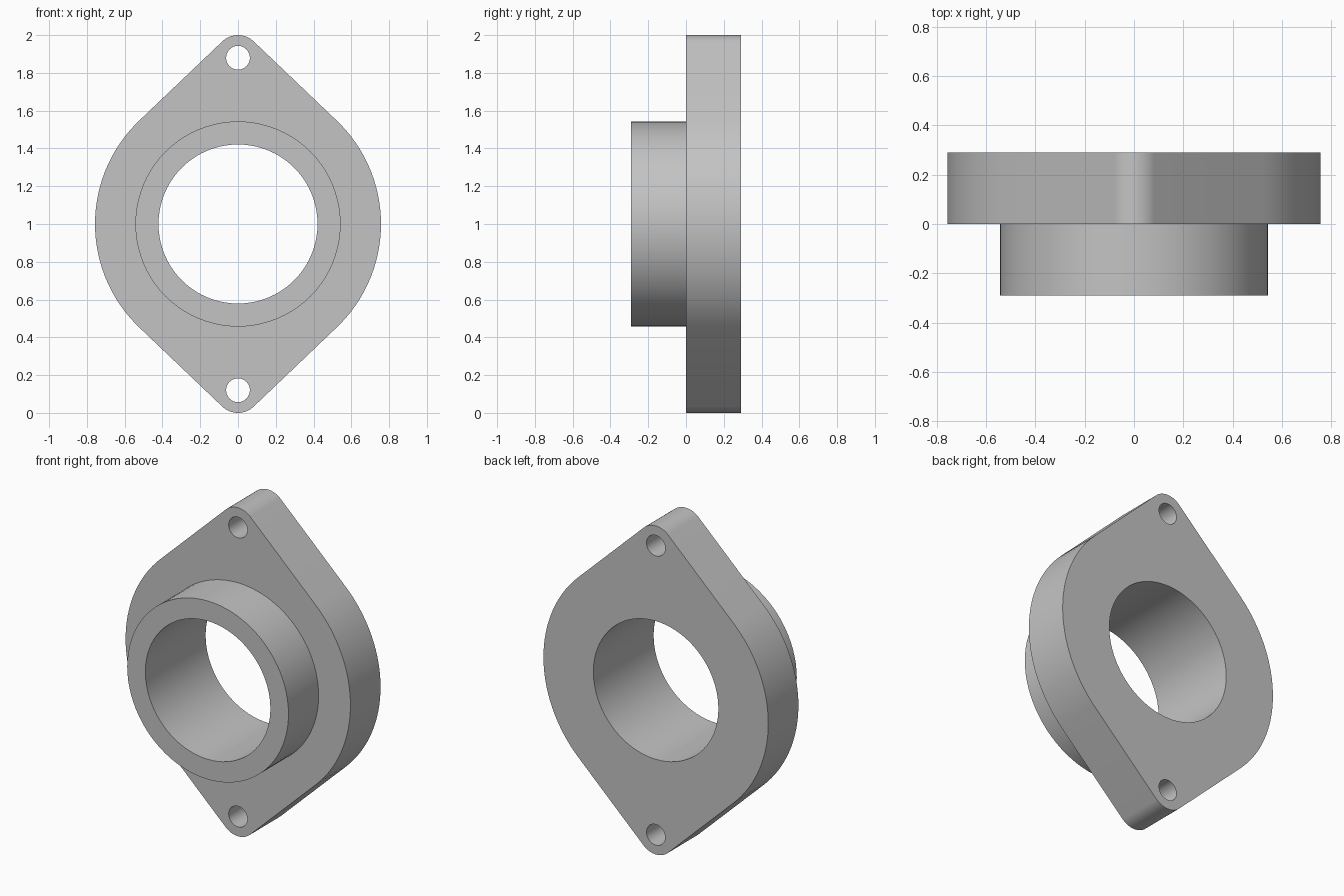
import bpy
import bmesh
from math import acos, cos, sin, pi, radians

cube = bpy.data.objects.get("Cube")
if cube:
    bpy.data.objects.remove(cube, do_unlink=True)

# Main dimensions
MID = 1.0
FRONT, SEAT, BACK = -0.29, 0.0, 0.29
BODY_R, EAR_R, BOLT_R = 0.757, 0.12, 0.063
COLLAR_R, BORE_R = 0.543, 0.421
EAR_OFFSET = 1.0 - EAR_R


def arc(cz, r, start, end, steps):
    """Points on an arc in the xz plane, angle measured from +z."""
    return [(r * sin(start + (end - start) * i / steps),
             cz + r * cos(start + (end - start) * i / steps))
            for i in range(steps + 1)]


def circle(cz, r, steps):
    return arc(cz, r, 0, 2 * pi, steps)[:-1]


# Outline: round body joined to two small ears by tangent lines
t = acos((BODY_R - EAR_R) / EAR_OFFSET)
outline = (arc(MID + EAR_OFFSET, EAR_R, -t, t, 16)
           + arc(MID, BODY_R, t, pi - t, 32)
           + arc(MID - EAR_OFFSET, EAR_R, pi - t, pi + t, 16)
           + arc(MID, BODY_R, pi + t, 2 * pi - t, 32))
bolts = [circle(MID + s * EAR_OFFSET, BOLT_R, 32) for s in (-1, 1)]
collar = circle(MID, COLLAR_R, 80)
bore = circle(MID, BORE_R, 80)

bm = bmesh.new()


def ring(points, y):
    verts = [bm.verts.new((x, y, z)) for x, z in points]
    edges = [bm.edges.new((verts[i - 1], verts[i])) for i in range(len(verts))]
    return verts, edges


def cap(loops, y):
    """Flat face bounded by an outer loop and its holes."""
    edges = [e for points in loops for e in ring(points, y)[1]]
    bmesh.ops.triangle_fill(bm, edges=edges, use_beauty=True, normal=(0, -1, 0))


def wall(points, y0, y1):
    a, b = ring(points, y0)[0], ring(points, y1)[0]
    for i in range(len(a)):
        bm.faces.new((a[i - 1], a[i], b[i], b[i - 1]))


# Flat faces: collar rim, flange front, flange back
cap([collar, bore], FRONT)
cap([outline, collar] + bolts, SEAT)
cap([outline, bore] + bolts, BACK)

# Side walls, bore and bolt holes
wall(outline, SEAT, BACK)
wall(collar, FRONT, SEAT)
wall(bore, FRONT, BACK)
for hole in bolts:
    wall(hole, SEAT, BACK)

bmesh.ops.remove_doubles(bm, verts=bm.verts, dist=0.0001)
bmesh.ops.recalc_face_normals(bm, faces=bm.faces)
mesh = bpy.data.meshes.new("flange_with_collar")
bm.to_mesh(mesh)
bm.free()

# Plain grey metal
grey = bpy.data.materials.new("light_grey")
grey.use_nodes = True
color = (0.55, 0.55, 0.55, 1)
grey.diffuse_color = color
grey.node_tree.nodes["Principled BSDF"].inputs["Base Color"].default_value = color
mesh.materials.append(grey)

flange = bpy.data.objects.new("flange_with_collar", mesh)
bpy.context.collection.objects.link(flange)
bpy.ops.object.select_all(action="DESELECT")
flange.select_set(True)
bpy.context.view_layer.objects.active = flange
bpy.ops.object.shade_smooth_by_angle(angle=radians(30))
